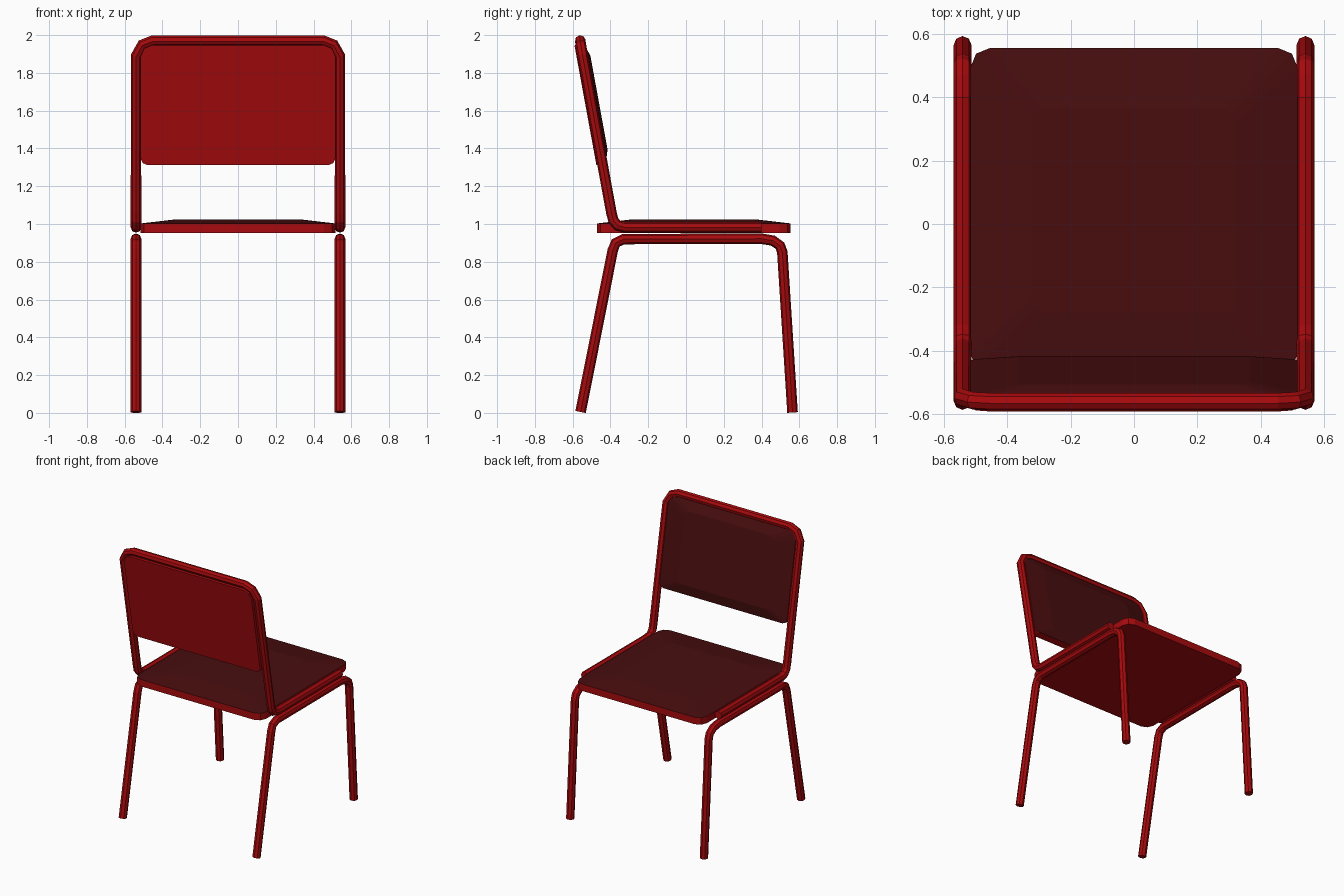
import bpy, bmesh, math
from mathutils import Matrix

if "Cube" in bpy.data.objects:
    bpy.data.objects.remove(bpy.data.objects["Cube"])

red = bpy.data.materials.new("red_paint")
red.diffuse_color = (0.39, 0.003, 0.004, 1)
red.use_nodes = True
red.node_tree.nodes["Principled BSDF"].inputs["Base Color"].default_value = red.diffuse_color
dark = bpy.data.materials.new("dark_red_cushion")
dark.diffuse_color = (0.065, 0.004, 0.0045, 1)
dark.use_nodes = True
dark.node_tree.nodes["Principled BSDF"].inputs["Base Color"].default_value = dark.diffuse_color


def finish(name, mesh):
    obj = bpy.data.objects.new(name, mesh)
    bpy.context.collection.objects.link(obj)
    return obj


def tube(name, points, radius=0.028):
    """Eight-sided bent tube along a path."""
    curve = bpy.data.curves.new(name, 'CURVE')
    curve.dimensions = '3D'
    curve.bevel_depth = radius
    curve.bevel_resolution = 2
    curve.use_fill_caps = True
    spline = curve.splines.new('POLY')
    spline.points.add(len(points) - 1)
    for p, co in zip(spline.points, points):
        p.co = (*co, 1)
    spline.use_smooth = False
    temp = bpy.data.objects.new(name + "_path", curve)
    bpy.context.collection.objects.link(temp)
    deps = bpy.context.evaluated_depsgraph_get()
    mesh = bpy.data.meshes.new_from_object(temp.evaluated_get(deps))
    bpy.data.objects.remove(temp)
    mesh.materials.clear()
    mesh.materials.append(red)
    return finish(name, mesh)


def outline(hx, hy, r_top, r_bottom):
    """Rectangle with three-point rounded corners."""
    pts = []
    for i, (sx, sy) in enumerate([(1, 1), (-1, 1), (-1, -1), (1, -1)]):
        r = r_top if sy > 0 else r_bottom
        for k in range(3):
            a = math.radians(i * 90 + k * 45)
            pts.append((sx * (hx - r) + r * math.cos(a),
                        sy * (hy - r) + r * math.sin(a)))
    return pts


def pad(name, hx, hy, r_top, r_bottom, inset, heights, matrix):
    """Red flat-backed shell with a shallow dark crown."""
    base = outline(hx, hy, r_top, r_bottom)
    fx, fy = (hx - inset[0]) / hx, (hy - inset[1]) / hy
    bm = bmesh.new()
    rings = []
    for z, sx, sy in zip(heights, (1, 1, fx), (1, 1, fy)):
        rings.append([bm.verts.new((x * sx, y * sy, z)) for x, y in base])
    n = len(base)
    for level, (lo, hi) in enumerate(zip(rings, rings[1:])):
        for i in range(n):
            j = (i + 1) % n
            bm.faces.new((lo[i], lo[j], hi[j], hi[i])).material_index = level
    bm.faces.new(rings[0][::-1])
    bm.faces.new(rings[-1]).material_index = 1
    bm.transform(matrix)
    bmesh.ops.recalc_face_normals(bm, faces=bm.faces)
    mesh = bpy.data.meshes.new(name)
    mesh.materials.append(red)
    mesh.materials.append(dark)
    bm.to_mesh(mesh)
    bm.free()
    return finish(name, mesh)


# Leg frames, one per side
leg_path = [(-0.558, 0.005), (-0.388, 0.86), (-0.372, 0.9), (-0.33, 0.92),
            (0.4, 0.922), (0.46, 0.912), (0.498, 0.885), (0.51, 0.85),
            (0.564, 0.002)]
for side, x in (("left", -0.54), ("right", 0.54)):
    tube(side + "_leg_frame", [(x, y, z) for y, z in leg_path])

# Upper frame: seat rails, uprights and top bar in one tube
half = [(0.54, 0.4, 0.982), (0.54, -0.32, 0.982), (0.54, -0.362, 0.992),
        (0.54, -0.385, 1.02), (0.54, -0.395, 1.06), (0.54, -0.547, 1.89),
        (0.507, -0.557, 1.95), (0.45, -0.56, 1.972)]
tube("back_frame", half + [(-x, y, z) for x, y, z in reversed(half)])

# Seat
pad("seat", 0.515, 0.512, 0.06, 0.06, (0.19, 0.19), (0.953, 1.003, 1.025),
    Matrix.Translation((0, 0.042, 0)))

# Backrest, leaning with the uprights, crown facing the seat
tilt = math.atan2(0.152, 0.83)
lean = (Matrix.Translation((0, -0.5, 1.635)) @ Matrix.Rotation(tilt, 4, 'X')
        @ Matrix(((-1, 0, 0, 0), (0, 0, 1, 0), (0, 1, 0, 0), (0, 0, 0, 1))))
pad("backrest", 0.515, 0.322, 0.06, 0.035, (0.15, 0.07),
    (-0.033, 0.018, 0.04), lean)
